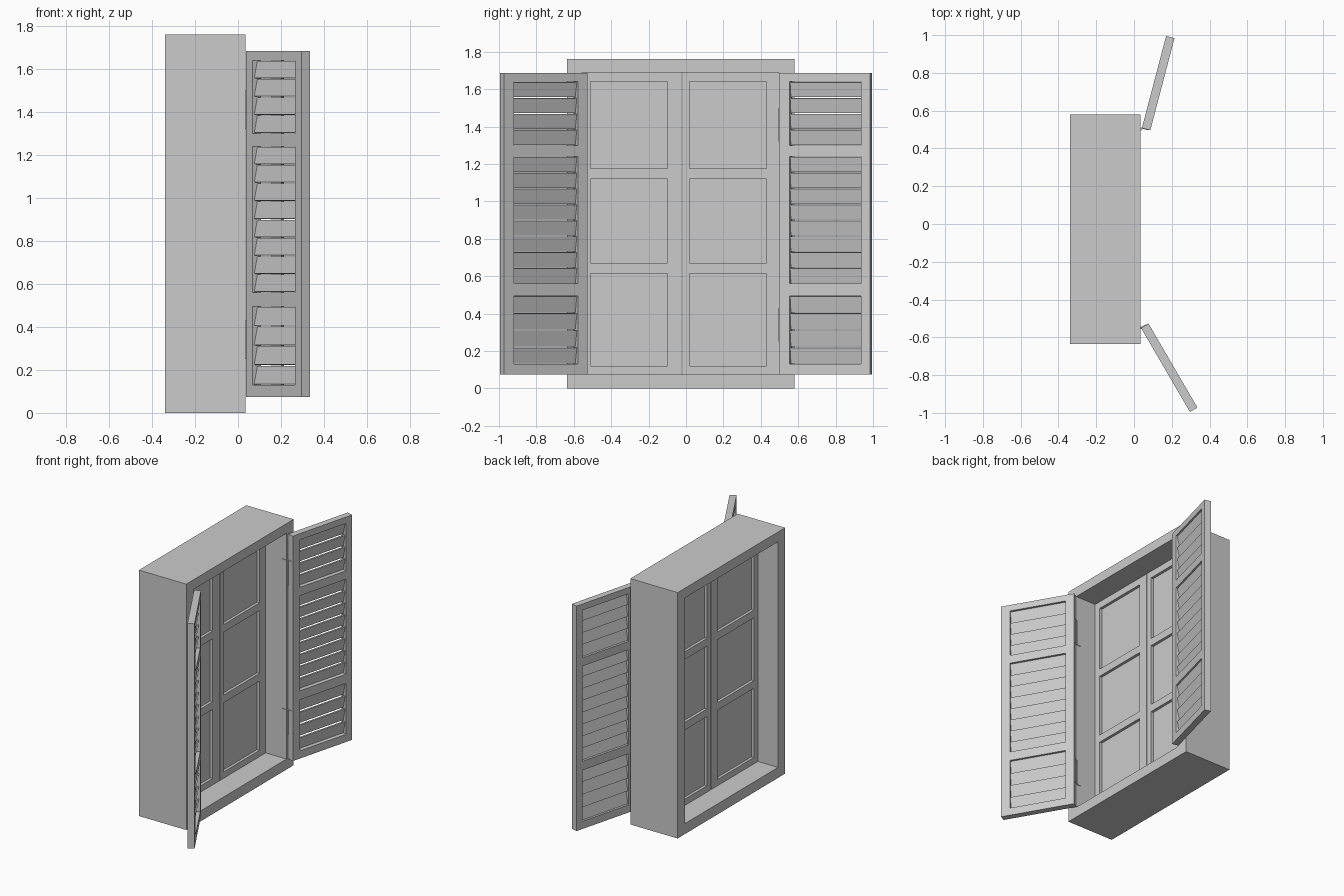
import bpy, bmesh, math
from mathutils import Matrix, Vector

cube = bpy.data.objects.get("Cube")
if cube:
    bpy.data.objects.remove(cube)

grey = bpy.data.materials.new("plain_grey")
grey.use_nodes = True
grey.diffuse_color = (0.6, 0.6, 0.6, 1)
grey.node_tree.nodes["Principled BSDF"].inputs["Base Color"].default_value = (0.6, 0.6, 0.6, 1)


def add_box(bm, lo, hi, tilt=0.0):
    """Box between two corners, optionally tilted about its long horizontal axis."""
    lo, hi = Vector(lo), Vector(hi)
    m = Matrix.Translation((lo + hi) / 2) @ Matrix.Rotation(tilt, 4, 'X') @ Matrix.Diagonal((*(hi - lo), 1))
    bmesh.ops.create_cube(bm, size=1, matrix=m)


def finish(bm, name, matrix=Matrix()):
    bmesh.ops.transform(bm, matrix=matrix, verts=bm.verts)
    bmesh.ops.recalc_face_normals(bm, faces=bm.faces)
    mesh = bpy.data.meshes.new(name)
    bm.to_mesh(mesh)
    bm.free()
    mesh.materials.append(grey)
    obj = bpy.data.objects.new(name, mesh)
    bpy.context.collection.objects.link(obj)
    return obj


def wall_ring(name, x, outer, inner):
    """Rectangular tube along x; outer and inner are (y0, y1, z0, z1)."""
    bm = bmesh.new()
    loops = []
    for px in x:
        for y0, y1, z0, z1 in (outer, inner):
            loops.append([bm.verts.new((px, y, z)) for y, z in ((y0, z0), (y1, z0), (y1, z1), (y0, z1))])
    for a, b in ((0, 1), (2, 3), (0, 2), (1, 3)):
        for i in range(4):
            j = (i + 1) % 4
            bm.faces.new((loops[a][i], loops[a][j], loops[b][j], loops[b][i]))
    return finish(bm, name)


# Deep outer casing
BOTTOM, TOP = 0.075, 1.69
wall_ring("window_casing", (-0.34, 0.035), (-0.635, 0.58, 0, 1.76), (-0.555, 0.498, BOTTOM, TOP))

# Two three-pane sashes
BACK, FRONT = -0.18, -0.13
PANES = ((0.12, 0.615), (0.67, 1.12), (1.175, 1.64))
for name, y0, y1, p0, p1 in (("right_sash", -0.555, -0.025, -0.51, -0.10),
                             ("left_sash", -0.019, 0.498, 0.02, 0.43)):
    wall_ring(name + "_frame", (BACK, FRONT), (y0, y1, BOTTOM, TOP), (p0, p1, PANES[0][0], PANES[-1][1]))
    bm = bmesh.new()
    for below, above in zip(PANES, PANES[1:]):
        add_box(bm, (BACK, p0, below[1]), (FRONT, p1, above[0]))
    finish(bm, name + "_glazing_bars")
    bm = bmesh.new()
    for z0, z1 in PANES:
        add_box(bm, (-0.16, p0, z0), (-0.15, p1, z1))
    finish(bm, name + "_panes")

# Louvred shutters: local x is the width, local y the thickness, z the height
THICK = 0.046
U0, U1 = 0.06, 0.453
PANELS = ((0.13, 0.495, 4), (0.56, 1.24, 8), (1.30, 1.64, 4))
for name, origin, angle, side, width in (("left_shutter", (0.042, 0.508, 0), 75.3, -1, 0.504),
                                         ("right_shutter", (0.037, -0.55, 0), -59.8, 1, 0.515)):
    place = Matrix.Translation(origin) @ Matrix.Rotation(math.radians(angle), 4, 'Z') @ Matrix.Diagonal((1, side, 1, 1))
    bm = bmesh.new()
    for a, b in ((0, U0), (U1, width)):
        add_box(bm, (a, 0, BOTTOM), (b, THICK, 1.685))
    edges = [BOTTOM] + [z for panel in PANELS for z in panel[:2]] + [1.685]
    for z0, z1 in zip(edges[::2], edges[1::2]):
        add_box(bm, (U0, 0, z0), (U1, THICK, z1))
    finish(bm, name + "_frame", place)

    bm = bmesh.new()
    for z0, z1, count in PANELS:
        pitch = (z1 - z0) / count
        for i in range(count):
            z = z0 + i * pitch
            add_box(bm, (U0, 0.018, z + 0.002), (U1, 0.028, z + pitch - 0.002), math.radians(-12))
    finish(bm, name + "_slats", place)

    # Hinges: pin with one leaf on the shutter edge and one on the casing
    bm = bmesh.new()
    for z in (0.34, 1.41):
        pin = Matrix.Translation((-0.002, 0, z))
        bmesh.ops.create_cone(bm, cap_ends=True, segments=12, radius1=0.006, radius2=0.006, depth=0.18, matrix=pin)
        add_box(bm, (-0.003, 0, z - 0.09), (0, 0.035, z + 0.09))
    finish(bm, name + "_hinge_pins", place)
    bm = bmesh.new()
    jamb = 0.498 if side < 0 else -0.555
    for z in (0.34, 1.41):
        add_box(bm, (0.0, min(jamb, jamb + side * 0.004), z - 0.09),
                (0.04, max(jamb, jamb + side * 0.004), z + 0.09))
    finish(bm, name + "_hinge_leaves")
